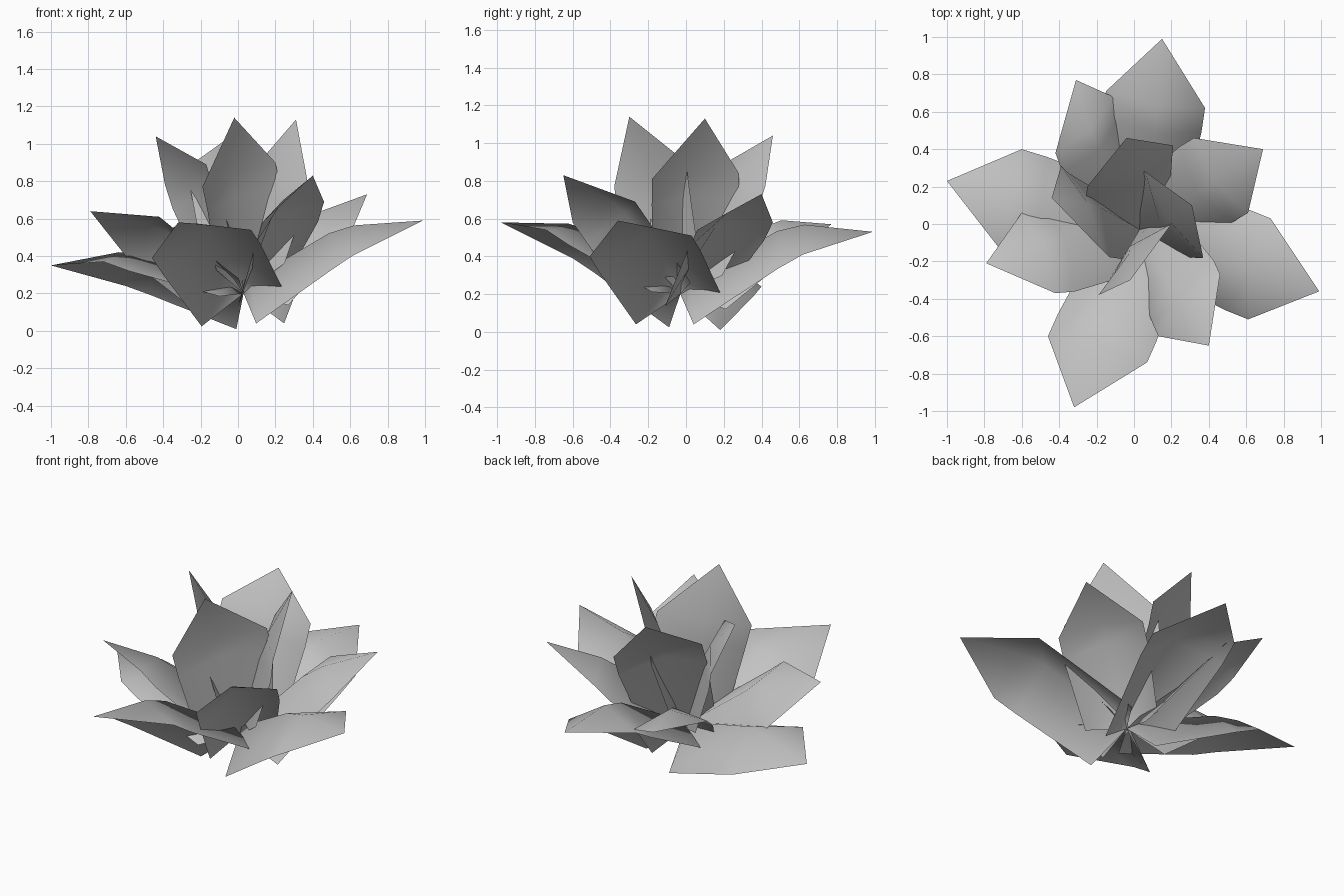
import bpy
import bmesh
from mathutils import Vector

default_cube = bpy.data.objects.get("Cube")
if default_cube:
    bpy.data.objects.remove(default_cube, do_unlink=True)


def make_material(name, colour):
    material = bpy.data.materials.new(name)
    material.use_nodes = True
    material.diffuse_color = colour
    material.node_tree.nodes["Principled BSDF"].inputs["Base Color"].default_value = colour
    return material


petal_grey = make_material("petal grey", (0.54, 0.54, 0.54, 1))

# Point where every petal is attached
base = Vector((0.03, -0.03, 0.2))


def make_petal(name, tip, right, left, heel, droop, arch):
    """Build one pointed petal: heel places its lower corners along the length,
    droop bows those corners outward and arch raises the midrib inward."""
    tip, right, left = Vector(tip), Vector(right), Vector(left)
    length = tip - base
    half = (left - right) / 2
    outward = half.cross(length).normalized()
    middle = (left + right) / 2

    # Each row: centre, half width, and how far right edge, midrib and left edge bow out
    rows = [
        (base + length * heel, half * 0.85, (droop, -arch * 0.45, droop * 0.55)),
        (middle - length * 0.137, half, (0.03, -arch * 1.1, 0.03)),
        (middle, half, (0, -arch, 0)),
    ]
    bm = bmesh.new()
    root = bm.verts.new(base)
    point = bm.verts.new(tip)
    grid = []
    for centre, width, bows in rows:
        grid.append([
            bm.verts.new(centre + width * side + outward * bow)
            for side, bow in zip((-1, 0, 1), bows)
        ])
    for side in range(2):
        bm.faces.new((root, grid[0][side + 1], grid[0][side]))
        for lower, upper in zip(grid, grid[1:]):
            bm.faces.new((lower[side], lower[side + 1], upper[side + 1], upper[side]))
        bm.faces.new((grid[-1][side], grid[-1][side + 1], point))
    bmesh.ops.recalc_face_normals(bm, faces=bm.faces)

    mesh = bpy.data.meshes.new(name)
    bm.to_mesh(mesh)
    bm.free()
    mesh.materials.append(petal_grey)
    for face in mesh.polygons:
        face.use_smooth = True
    petal = bpy.data.objects.new(name, mesh)
    bpy.context.collection.objects.link(petal)


# Low, wide spreading petals: tip, right shoulder, left shoulder
outer_petals = {
    "outer_petal_back": ((0.15, 0.99, 0.53), (0.38, 0.62, 0.41), (-0.15, 0.71, 0.5)),
    "outer_petal_right": ((-1, 0.23, 0.35), (-0.6, 0.4, 0.24), (-0.72, -0.13, 0.37)),
    "outer_petal_front": ((-0.32, -0.98, 0.58), (-0.46, -0.6, 0.39), (0.07, -0.74, 0.54)),
    "outer_petal_left": ((0.99, -0.36, 0.59), (0.61, -0.51, 0.4), (0.73, 0.03, 0.51)),
}

# Half raised petals
middle_petals = {
    "middle_petal_back": ((-0.31, 0.77, 0.57), (-0.11, 0.68, 0.5), (-0.42, 0.38, 0.52)),
    "middle_petal_right": ((-0.79, -0.21, 0.64), (-0.6, 0.06, 0.4), (-0.42, -0.37, 0.61)),
    "middle_petal_front": ((0.4, -0.65, 0.83), (0.13, -0.6, 0.58), (0.46, -0.27, 0.69)),
    "middle_petal_left": ((0.69, 0.4, 0.73), (0.61, 0.06, 0.54), (0.32, 0.46, 0.58)),
}

# Upright petals around the heart
inner_petals = {
    "inner_petal_back": ((-0.04, 0.46, 1.04), (0.21, 0.42, 0.77), (-0.25, 0.2, 0.89)),
    "inner_petal_right": ((-0.44, 0.14, 1.04), (-0.39, 0.31, 0.78), (-0.17, -0.14, 0.89)),
    "inner_petal_front": ((-0.02, -0.3, 1.14), (-0.19, -0.38, 0.77), (0.2, 0, 0.9)),
    "inner_petal_left": ((0.31, 0.1, 1.13), (0.37, -0.18, 0.81), (0.06, 0.28, 0.84)),
}

# Petals grow flatter and straighter toward the heart
for ring, shape in (
    (outer_petals, (0.06, 0.15, 0.12)),
    (middle_petals, (0.1, 0.12, 0.09)),
    (inner_petals, (0.2, 0.04, 0.045)),
):
    for petal_name, corners in ring.items():
        make_petal(petal_name, *corners, *shape)
